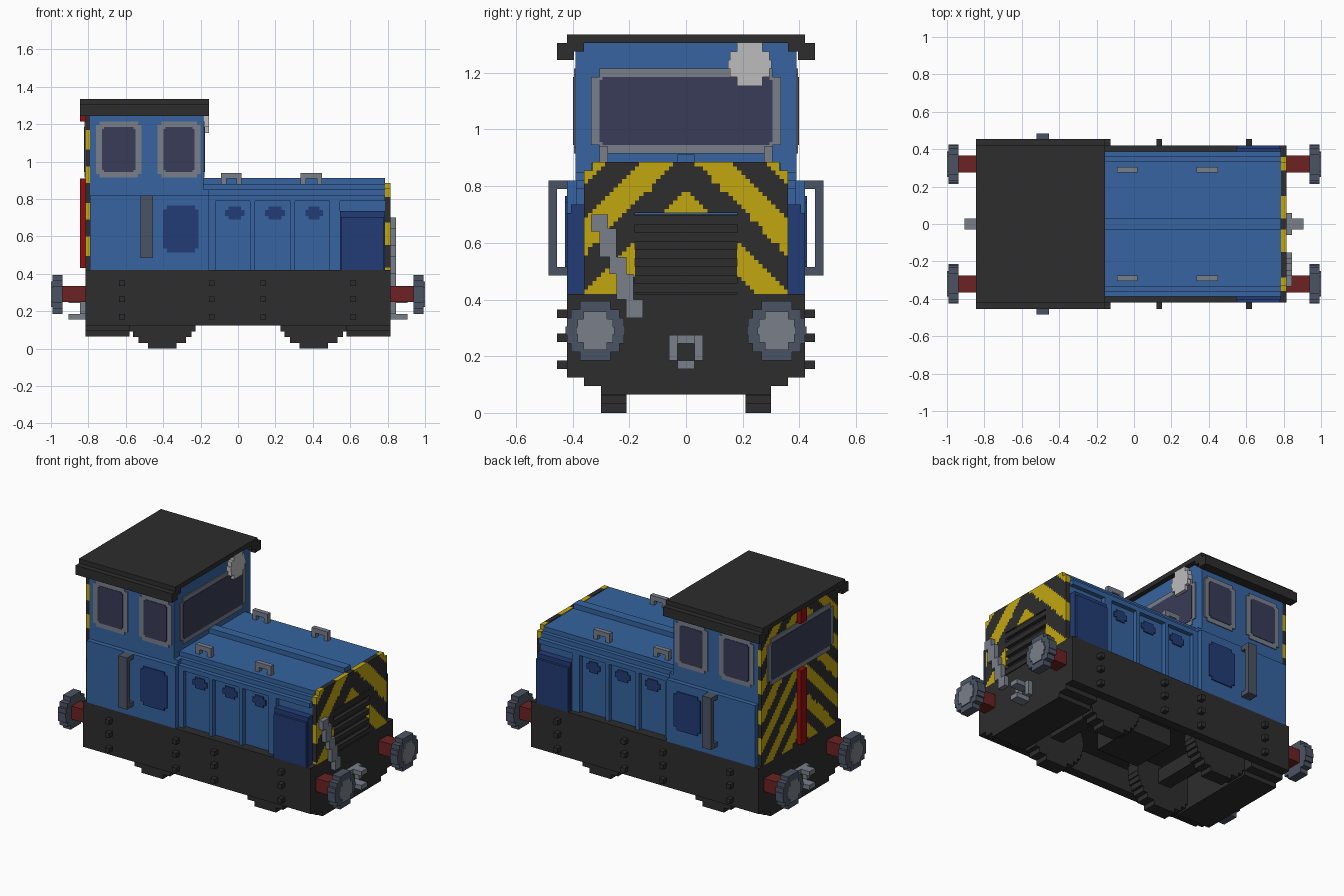
import bpy, bmesh, math
from mathutils import Vector

if "Cube" in bpy.data.objects:
    bpy.data.objects.remove(bpy.data.objects["Cube"])


def material(name, rgb):
    lin = [((c / 255 + 0.055) / 1.055) ** 2.4 if c > 10 else c / 255 / 12.92 for c in rgb] + [1]
    m = bpy.data.materials.new(name)
    m.use_nodes = True
    m.diffuse_color = lin
    bsdf = m.node_tree.nodes["Principled BSDF"]
    bsdf.inputs["Base Color"].default_value = lin
    bsdf.inputs["Roughness"].default_value = 0.8
    return m


BLUE = material("blue paint", (54, 100, 160))
NAVY = material("dark blue panel", (35, 60, 118))
GLASS = material("window glass", (56, 60, 87))
GREY = material("mid grey", (120, 126, 138))
BLACK = material("charcoal", (45, 45, 45))
YELLOW = material("warning yellow", (194, 166, 16))
SLATE = material("slate steel", (75, 84, 99))
MAROON = material("dark red", (108, 34, 34))
RED = material("signal red", (145, 14, 14))
LAMP = material("lamp white", (188, 188, 188))


def finish(name, bm, *mats):
    bmesh.ops.recalc_face_normals(bm, faces=bm.faces)
    me = bpy.data.meshes.new(name)
    bm.to_mesh(me)
    bm.free()
    for m in mats:
        me.materials.append(m)
    ob = bpy.data.objects.new(name, me)
    bpy.context.scene.collection.objects.link(ob)
    return ob


def boxes(name, mat, items, mirror=""):
    """Join boxes (x0, x1, y0, y1, z0, z1); mirror repeats them across x and/or y."""
    bm = bmesh.new()
    for sx in ((1, -1) if "x" in mirror else (1,)):
        for sy in ((1, -1) if "y" in mirror else (1,)):
            for x0, x1, y0, y1, z0, z1 in items:
                verts = bmesh.ops.create_cube(bm, size=1)["verts"]
                for v in verts:
                    v.co = Vector((sx * (x0 + (v.co.x + .5) * (x1 - x0)),
                                   sy * (y0 + (v.co.y + .5) * (y1 - y0)),
                                   z0 + (v.co.z + .5) * (z1 - z0)))
    return finish(name, bm, mat)


def place(axis, a0, a1, u0, u1, z0, z1):
    """Box whose thickness a0..a1 runs along the given axis."""
    return (a0, a1, u0, u1, z0, z1) if axis == "x" else (u0, u1, a0, a1, z0, z1)


def notched(axis, a0, a1, u0, u1, z0, z1, n=.03):
    """Rectangle with stepped corners."""
    return [place(axis, a0, a1, u0 + n, u1 - n, z0, z1),
            place(axis, a0, a1, u0, u1, z0 + n, z1 - n)]


def disc(axis, a0, a1, uc, zc, r, rows=7):
    """Round disc made of stacked square-edged rows."""
    out, h = [], 2 * r / rows
    for i in range(rows):
        t = (i + .5) * h - r
        w = math.sqrt(r * r - t * t)
        out.append(place(axis, a0, a1, uc - w, uc + w, zc - r + i * h, zc - r + (i + 1) * h))
    return out


def striped(name, x0, x1, half, z0, z1, inside, start, period):
    """Plate facing along x with chevron stripes chosen by z + |y|."""
    cell = .015
    ny, nz = round(2 * half / cell), round((z1 - z0) / cell)
    bm = bmesh.new()
    bmesh.ops.create_grid(bm, x_segments=ny, y_segments=nz, size=.5)
    for v in bm.verts:
        v.co = Vector((x0, v.co.x * 2 * half, z0 + (v.co.y + .5) * (z1 - z0)))
    gone = [f for f in bm.faces
            if not inside(abs(f.calc_center_median().y), f.calc_center_median().z)]
    bmesh.ops.delete(bm, geom=gone, context="FACES")
    new = bmesh.ops.extrude_face_region(bm, geom=bm.faces[:], use_keep_orig=True)["geom"]
    for g in new:
        if isinstance(g, bmesh.types.BMVert):
            g.co.x = x1
    for f in bm.faces:
        c = f.calc_center_median()
        f.material_index = int((c.z + abs(c.y) - start) % period < period / 2)
    return finish(name, bm, BLACK, YELLOW)


# Underframe: deck, side sills and stepped end weights
boxes("deck", BLACK, [(-.815, .815, -.42, .42, .27, .42)])
boxes("side_sills", BLACK, [(-.815, .815, .36, .42, .125, .3)], "y")
boxes("end_weights", BLACK, [(.58, .815, -.42, .42, .125, .3),
                             (.58, .815, -.36, .36, .095, .125),
                             (.58, .815, -.30, .30, .065, .095)], "x")
boxes("wheels", BLACK, disc("y", .21, .30, .405, .2, .2, 13), "xy")
boxes("axles", BLACK, [(.36, .45, -.21, .21, .155, .245)], "x")
boxes("gearbox", BLACK, [(-.15, .15, -.15, .15, .16, .27)])
boxes("frame_bolts", BLACK, [(x - .015, x + .015, .42, .455, z, z + .03)
                             for x in (-.62, -.14, .135, .615) for z in (.155, .25, .335)], "y")

# Buffers and couplings at both ends
boxes("buffer_shanks", MAROON, [(.815, .94, .275, .365, .25, .335)], "xy")
boxes("buffer_heads", SLATE, disc("x", .937, .993, .32, .29, .105), "xy")
boxes("buffer_faces", GREY, disc("x", .99, 1.0, .32, .29, .068, 5), "xy")
boxes("couplings", GREY, [(.815, .845, -.06, .06, .245, .275), (.815, .845, -.06, -.03, .185, .245),
                          (.815, .845, .03, .06, .185, .245), (.815, .905, -.03, .03, .155, .185),
                          (.845, .905, -.03, .03, .245, .275)], "x")

# Bonnet: core with stepped shoulders, ridge, rails and door posts
boxes("bonnet", BLUE, [(-.19, .785, -.36, .36, .42, .85), (-.19, .785, -.335, .335, .85, .88),
                       (-.19, .785, -.03, .03, .88, .912)])
posts = [(x, x + w, .36, .388, .42, .79) for x, w in ((-.155, .035), (.065, .025), (.28, .025), (.49, .055))]
boxes("bonnet_door_posts", BLUE, posts + [(-.155, .785, .36, .388, .79, .82)], "y")
vents = []
for x0, x1 in ((-.07, .035), (.145, .25), (.36, .455)):
    vents += notched("y", .36, .367, x0, x1, .69, .76, .018)
boxes("bonnet_door_vents", NAVY, vents, "y")
boxes("side_lockers", NAVY, [(.545, .785, .36, .405, .42, .735), (.55, .78, .405, .42, .42, .705)], "y")
handles = []
for x0, x1 in ((-.09, .02), (.335, .45)):
    handles += [(x0, x1, .275, .305, .91, .94), (x0, x0 + .028, .275, .305, .88, .91),
                (x1 - .028, x1, .275, .305, .88, .91)]
boxes("bonnet_lift_handles", GREY, handles, "y")


# Striped nose with a grille opening
def nose_shape(y, z):
    top = .88 if y < .335 else .85
    return z < top and not (y < .18 and z < .70)


striped("nose_stripes", .785, .815, .36, .42, .885, nose_shape, .665, .25)
boxes("grille_back", BLACK, [(.78, .792, -.18, .18, .42, .70)])
boxes("grille_slats", BLACK, [(.785, .815, -.18, .18, z, z + .032)
                              for z in (.425, .485, .545, .605, .665)])
boxes("brake_hose", GREY, [(.815, .845, y, y + .06, z0, z1) for y, z0, z1 in
                           ((-.335, .64, .70), (-.305, .55, .65), (-.27, .49, .55),
                            (-.245, .40, .49), (-.212, .335, .40))])

# Cab body
boxes("cab_lower", BLUE, [(-.79, -.155, -.42, .42, .42, .82), (-.79, -.155, -.39, .39, .82, .85)])
boxes("cab_upper", BLUE, [(-.79, -.185, -.39, .39, .85, 1.275), (-.79, -.185, -.36, .36, 1.275, 1.305)])
boxes("cab_door_panels", NAVY, notched("y", .42, .427, -.40, -.21, .515, .765, .02), "y")
boxes("cab_grab_rails", SLATE, [(-.52, -.455, .455, .485, .485, .82),
                                (-.52, -.455, .42, .455, .485, .515),
                                (-.52, -.455, .42, .455, .79, .82)], "y")
striped("cab_back_stripes", -.79, -.815, .39, .42, 1.305,
        lambda y, z: z < 1.275 or y < .36, .89, .19)
boxes("rear_red_bar", RED, [(-.845, -.815, -.03, .03, .43, .91), (-.845, -.815, -.03, .03, 1.215, 1.305)])

# Windows: grey frames with slightly proud glass
frames, panes = [], []
for x0, x1 in ((-.76, -.515), (-.43, -.20)):
    frames += notched("y", .39, .396, x0, x1, .915, 1.215, .02)
    panes += notched("y", .39, .399, x0 + .033, x1 - .033, .945, 1.185, .01)
boxes("side_window_frames", GREY, frames, "y")
boxes("side_window_glass", GLASS, panes, "y")
for end, x, s in (("front", -.185, 1), ("rear", -.815, -1)):
    boxes(end + "_window_frame", GREY, notched("x", x, x + s * .006, -.335, .335, .915, 1.215))
    boxes(end + "_window_glass", GLASS, notched("x", x, x + s * .009, -.305, .305, .945, 1.185, .01))

# Headlamp and roof
boxes("headlamp", LAMP, disc("x", -.185, -.155, .225, 1.23, .076, 5))
boxes("roof", BLACK, [(-.845, -.155, -.42, .42, 1.305, 1.335)])
boxes("roof_eaves", BLACK, [(-.845, -.155, .395, .455, 1.245, 1.305),
                            (-.845, -.155, .36, .395, 1.275, 1.305)], "y")
